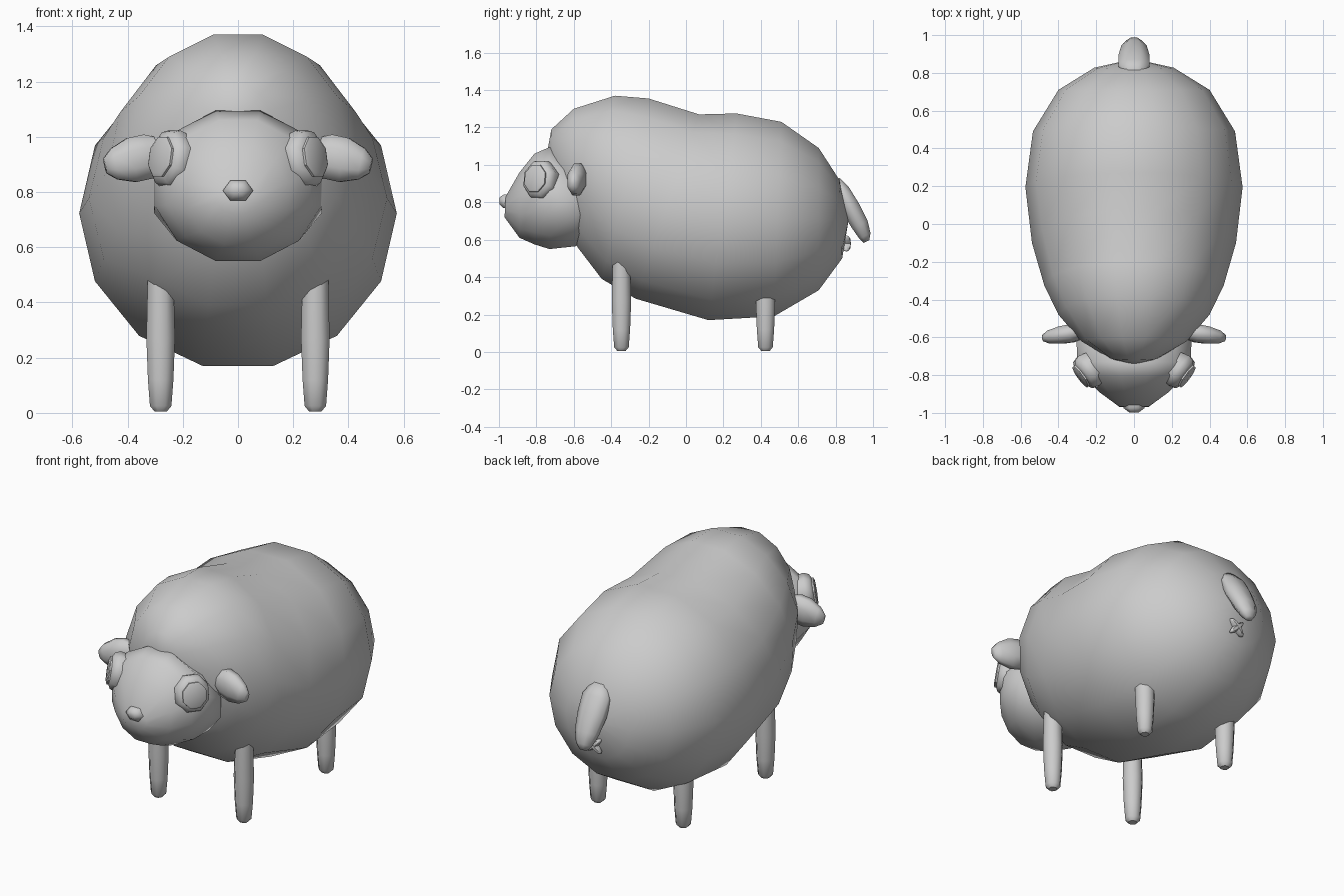
import bpy, bmesh, math
from mathutils import Vector, Matrix

if "Cube" in bpy.data.objects:
    bpy.data.objects.remove(bpy.data.objects["Cube"], do_unlink=True)

GREY = (0.6, 0.6, 0.6, 1.0)
mat = bpy.data.materials.new("plain grey")
mat.use_nodes = True
mat.diffuse_color = GREY
mat.node_tree.nodes["Principled BSDF"].inputs["Base Color"].default_value = GREY


def finish(name, bm, angle=60):
    bmesh.ops.recalc_face_normals(bm, faces=bm.faces)
    me = bpy.data.meshes.new(name)
    bm.to_mesh(me)
    bm.free()
    me.materials.append(mat)
    ob = bpy.data.objects.new(name, me)
    bpy.context.collection.objects.link(ob)
    bpy.ops.object.select_all(action='DESELECT')
    ob.select_set(True)
    bpy.context.view_layer.objects.active = ob
    bpy.ops.object.shade_smooth_by_angle(angle=math.radians(angle))
    return ob


def loft(name, rings, n, phase=0.0, angle=60):
    """Skin rings given as (centre, u axis, v axis), capped at both ends."""
    bm = bmesh.new()
    loops = []
    for c, u, v in rings:
        c, u, v = Vector(c), Vector(u), Vector(v)
        ts = [phase + 2 * math.pi * i / n for i in range(n)]
        loops.append([bm.verts.new(c + u * math.cos(t) + v * math.sin(t)) for t in ts])
    for a, b in zip(loops, loops[1:]):
        for i in range(n):
            j = (i + 1) % n
            bm.faces.new((a[i], a[j], b[j], b[i]))
    for loop, out in ((loops[0], rings[0]), (loops[-1], rings[-1])):
        mid = bm.verts.new(Vector(out[0]))
        for i in range(n):
            bm.faces.new((loop[i], loop[(i + 1) % n], mid))
    return finish(name, bm, angle)


def side_rings(rows, flat):
    """Rows of top y, top z, bottom y, bottom z, half width."""
    out = []
    for yt, zt, yb, zb, w in rows:
        out.append(((0, (yt + yb) / 2, (zt + zb) / 2), (w, 0, 0),
                    (0, (yt - yb) / 2 / flat, (zt - zb) / 2 / flat)))
    return out


def blob(name, centre, x_axis, y_axis, size, seg=8, rings=6, angle=60):
    """Ellipsoid whose local x and y follow the given axes; its poles lie on local z."""
    x = Vector(x_axis).normalized()
    z = x.cross(Vector(y_axis)).normalized()
    y = z.cross(x)
    m = Matrix((x, y, z)).transposed().to_4x4()
    bm = bmesh.new()
    bmesh.ops.create_uvsphere(bm, u_segments=seg, v_segments=rings, radius=1.0)
    bm.transform(Matrix.Translation(centre) @ m @ Matrix.Diagonal((*size, 1)))
    return finish(name, bm, angle)


# Woolly body, from rump to brow
body = [
    (.865, .74, .865, .68, .04),
    (.82, .92, .835, .50, .21),
    (.71, 1.09, .71, .33, .40),
    (.51, 1.23, .47, .19, .535),
    (.27, 1.275, .12, .17, .575),
    (.07, 1.27, -.27, .285, .54),
    (-.20, 1.355, -.45, .39, .475),
    (-.38, 1.37, -.58, .56, .40),
    (-.60, 1.30, -.64, .70, .28),
    (-.72, 1.19, -.70, .85, .13),
    (-.74, 1.08, -.73, .98, .04)]
loft("woolly_body", side_rings(body, .975), 14, angle=80)

# Head
head = [
    (-.965, .83, -.97, .72, .08),
    (-.89, .96, -.89, .61, .19),
    (-.81, 1.06, -.81, .575, .27),
    (-.73, 1.095, -.73, .55, .312),
    (-.60, 1.00, -.59, .565, .315),
    (-.45, .95, -.45, .65, .20)]
loft("head", side_rings(head, .966), 12, math.pi / 12, 80)

# Nose
loft("nose", [((0, -.94, .805), (.055, 0, 0), (0, 0, .04)),
              ((0, -.975, .805), (.055, 0, 0), (0, 0, .042)),
              ((0, -.998, .808), (.025, 0, 0), (0, 0, .02))], 6, 0, 50)

# Eyes, ears and legs on both sides
for s, side in ((1, "left"), (-1, "right")):
    n = Vector((s * .80, -.58, .16)).normalized()
    u = Vector((0, 0, 1)).cross(n).normalized()
    v = n.cross(u)
    c = Vector((s * .243, -.78, .92))

    def disc(off, r, shift=(0, 0)):
        return (c + n * off + u * shift[0] + v * shift[1], u * r * .92, v * r)

    loft(side + "_eye", [disc(-.05, .10), disc(.0, .112), disc(.03, .10),
                         disc(.045, .07)], 8, math.pi / 8, 50)
    loft(side + "_pupil", [disc(.02, .078), disc(.05, .078), disc(.056, .066)],
         8, math.pi / 8, 30)

    along = Vector((s, -.17, -.22)).normalized()
    up = Vector((s * .22, 0, 1)).normalized()
    deep = along.cross(up).normalized()
    base = Vector((s * .25, -.565, .945))
    loft(side + "_ear", [(base + along * d, up * h, deep * t) for d, h, t in
                         ((0, .05, .035), (.08, .088, .052), (.14, .088, .05),
                          (.205, .062, .038), (.24, .03, .018))], 8, math.pi / 8, 70)

    for y, part, top in ((-.345, "front", .52), (.425, "rear", .45)):
        loft(side + "_" + part + "_leg",
             [((s * .28, y, z), (r, 0, 0), (0, r, 0)) for z, r in
              ((.005, .024), (.025, .042), (.12, .050), (.27, .056), (top, .05))],
             8, math.pi / 8, 50)

# Tail hanging off the rump
t_dir = Vector((0, .45, -.89)).normalized()
t_out = Vector((0, .89, .45))
loft("tail", [((0, y, z), (w, 0, 0), t_out * d) for y, z, w, d in
              ((.80, .92, .05, .025), (.835, .86, .09, .045), (.88, .77, .088, .055),
               (.93, .68, .072, .05), (.957, .62, .048, .036), (.965, .59, .022, .018))],
     8, math.pi / 8, 70)

# Small crossed mark below the tail
for k, nm in ((1, "rising"), (-1, "falling")):
    blob(nm + "_cross_bar", (0, .857, .58), (0, 1, 0), (-k, 0, 1),
         (.028, .018, .06), 6, 6, 60)
